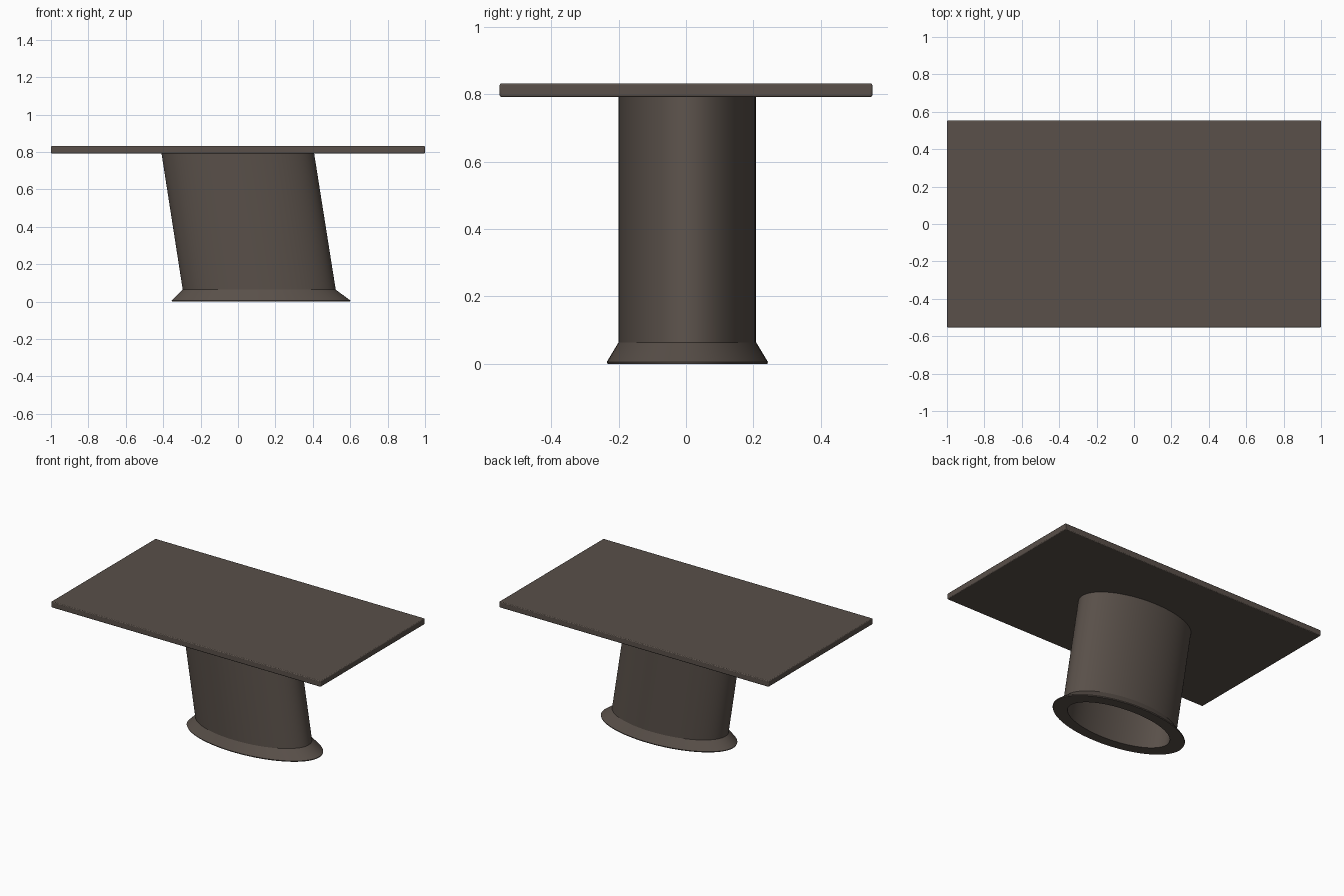
import bpy, bmesh, math

if "Cube" in bpy.data.objects:
    bpy.data.objects.remove(bpy.data.objects["Cube"])

wood = bpy.data.materials.new("dark brown wood")
wood.diffuse_color = (0.1, 0.08, 0.067, 1)
wood.use_nodes = True
wood.node_tree.nodes["Principled BSDF"].inputs["Base Color"].default_value = wood.diffuse_color


def finish(bm, name, smooth_angle):
    bmesh.ops.recalc_face_normals(bm, faces=bm.faces)
    mesh = bpy.data.meshes.new(name)
    bm.to_mesh(mesh)
    bm.free()
    obj = bpy.data.objects.new(name, mesh)
    bpy.context.collection.objects.link(obj)
    mesh.materials.append(wood)
    bpy.ops.object.select_all(action='DESELECT')
    obj.select_set(True)
    bpy.context.view_layer.objects.active = obj
    bpy.ops.object.shade_smooth_by_angle(angle=math.radians(smooth_angle))
    return obj


# Table top: thin slab with slightly softened edges
bm = bmesh.new()
bmesh.ops.create_cube(bm, size=1)
for v in bm.verts:
    v.co = (v.co.x * 2, v.co.y * 1.106, 0.812 + v.co.z * 0.04)
top = finish(bm, "table_top", 30)
bevel = top.modifiers.new("soft edges", 'BEVEL')
bevel.width = 0.005
bevel.segments = 2

# Pedestal: hollow leaning elliptical tube with a flared foot.
# Each ring is (half width x, half width y, height); the centre slides in x.
TOP_Z = 0.793
profile = [
    (0.374, 0.172, TOP_Z),
    (0.374, 0.172, 0.0),
    (0.476, 0.237, 0.0),
    (0.478, 0.239, 0.006),
    (0.409, 0.204, 0.064),
    (0.408, 0.204, TOP_Z),
]
SIDES = 96
bm = bmesh.new()
rings = []
for rx, ry, z in profile:
    cx = 0.157 * (TOP_Z - z) - 0.001
    ring = []
    for i in range(SIDES):
        a = 2 * math.pi * i / SIDES
        ring.append(bm.verts.new((cx + rx * math.cos(a), 0.004 + ry * math.sin(a), z)))
    rings.append(ring)
for r0, r1 in zip(rings, rings[1:] + rings[:1]):
    for i in range(SIDES):
        j = (i + 1) % SIDES
        bm.faces.new((r0[i], r0[j], r1[j], r1[i]))
finish(bm, "leaning_pedestal", 25)
